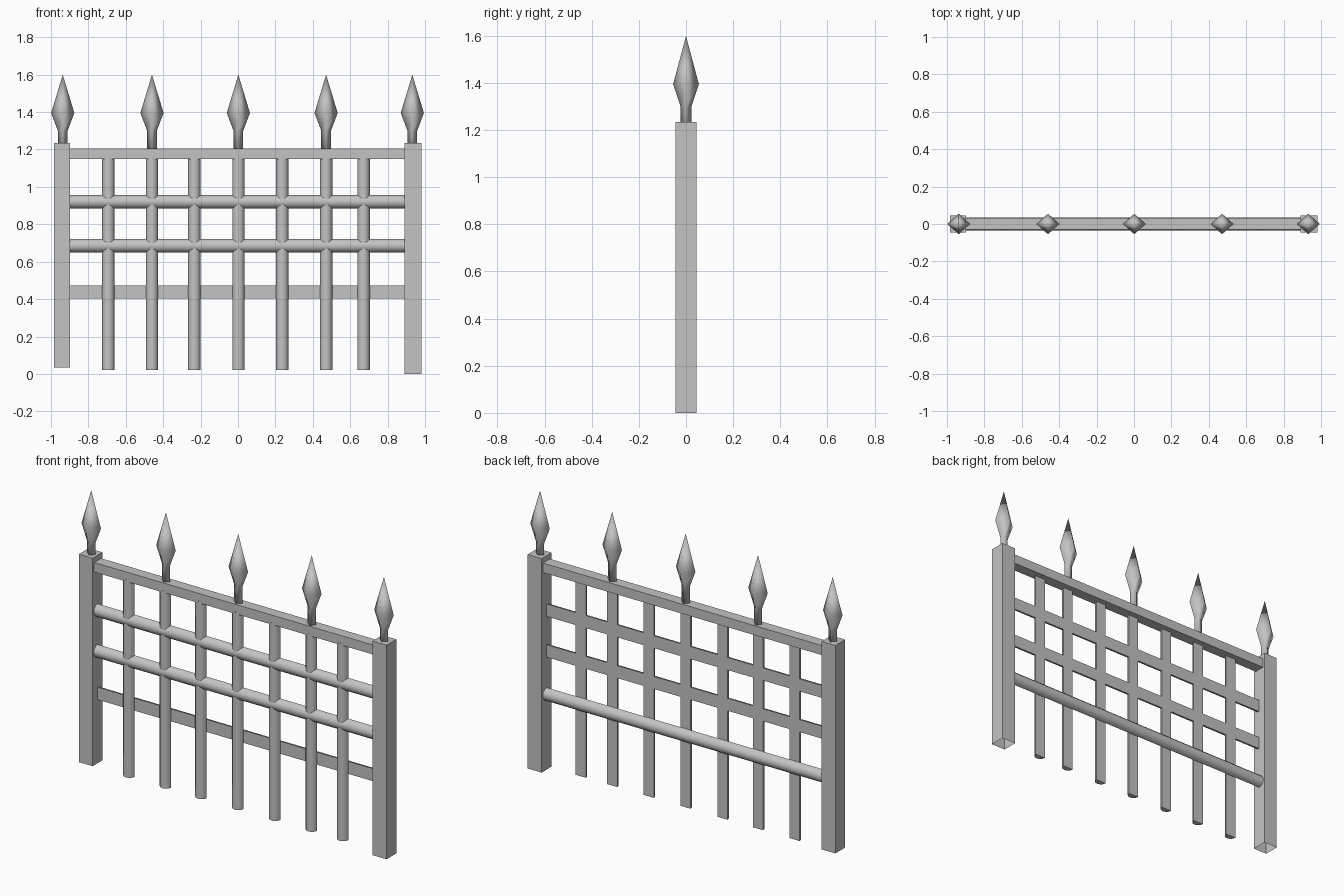
import bpy, bmesh, math
from mathutils import Matrix, Vector

if "Cube" in bpy.data.objects:
    bpy.data.objects.remove(bpy.data.objects["Cube"], do_unlink=True)

iron = bpy.data.materials.new("grey_iron")
iron.use_nodes = True
iron.diffuse_color = (0.55, 0.55, 0.55, 1)
iron.node_tree.nodes["Principled BSDF"].inputs["Base Color"].default_value = (0.55, 0.55, 0.55, 1)


def finish(bm, name, angle=None):
    bmesh.ops.recalc_face_normals(bm, faces=bm.faces)
    mesh = bpy.data.meshes.new(name)
    bm.to_mesh(mesh)
    bm.free()
    mesh.materials.append(iron)
    obj = bpy.data.objects.new(name, mesh)
    bpy.context.collection.objects.link(obj)
    if angle:
        bpy.ops.object.select_all(action='DESELECT')
        bpy.context.view_layer.objects.active = obj
        obj.select_set(True)
        bpy.ops.object.shade_smooth_by_angle(angle=math.radians(angle))
    return obj


def box(name, low, high, open_bottom=False):
    low, high = Vector(low), Vector(high)
    bm = bmesh.new()
    bmesh.ops.create_cube(bm, size=1)
    for v in bm.verts:
        v.co = (low + high) / 2 + v.co * (high - low)
    if open_bottom:
        base = min(bm.faces, key=lambda f: f.calc_center_median().z)
        bmesh.ops.delete(bm, geom=[base], context='FACES_ONLY')
    finish(bm, name)


def half_round(name, start, end, radius, side):
    """Half-round bar with its flat on y = 0, bulging to side * y."""
    start, end = Vector(start), Vector(end)
    across = Vector((0, side, 0)).cross((end - start).normalized())
    bm = bmesh.new()
    ring = []
    steps = 6
    for i in range(steps + 1):
        a = math.pi * i / steps
        ring.append(bm.verts.new(start + across * radius * math.cos(a)
                                 + Vector((0, side * radius * math.sin(a), 0))))
    cap = bm.faces.new(ring)
    out = bmesh.ops.extrude_face_region(bm, geom=[cap], use_keep_orig=True)
    moved = [g for g in out["geom"] if isinstance(g, bmesh.types.BMVert)]
    bmesh.ops.translate(bm, verts=moved, vec=end - start)
    finish(bm, name, 50)


def spear(name, x, base):
    """Four-sided shaft and spearhead with corners on the axes."""
    profile = [(0.026, base), (0.026, 1.3), (0.062, 1.395)]
    bm = bmesh.new()
    rings = []
    for r, z in profile:
        rings.append([bm.verts.new((x + r * cx, 0.88 * r * cy, z))
                      for cx, cy in ((1, 0), (0, 1), (-1, 0), (0, -1))])
    tip = bm.verts.new((x, 0, 1.6))
    for i in range(4):
        j = (i + 1) % 4
        for lower, upper in zip(rings, rings[1:]):
            bm.faces.new((lower[i], lower[j], upper[j], upper[i]))
        bm.faces.new((rings[-1][i], rings[-1][j], tip))
    bm.faces.new(rings[0])
    finish(bm, name, 120)


# End posts, hollow underneath
box("right_post", (-0.985, -0.045, 0.035), (-0.897, 0.045, 1.235), True)
box("left_post", (0.89, -0.045, 0), (0.98, 0.045, 1.235), True)

# Horizontal rails
box("top_rail", (-0.9, -0.03, 1.15), (0.893, 0.033, 1.205))
for name, z, side in (("upper_rail", 0.92, -1), ("middle_rail", 0.685, -1),
                      ("lower_rail", 0.438, 1)):
    half_round(name, (-0.9, 0, z), (0.893, 0, z), 0.036, side)

# Upright bars
for i, x in enumerate((-0.693, -0.46, -0.233, 0.003, 0.237, 0.472, 0.672)):
    half_round(f"upright_bar_{i + 1}", (x, 0, 0.02), (x, 0, 1.16), 0.033, -1)

# Spearheads on the posts and top rail
for i, x in enumerate((-0.937, -0.46, 0.002, 0.471, 0.932)):
    spear(f"spear_{i + 1}", x, 1.19)
